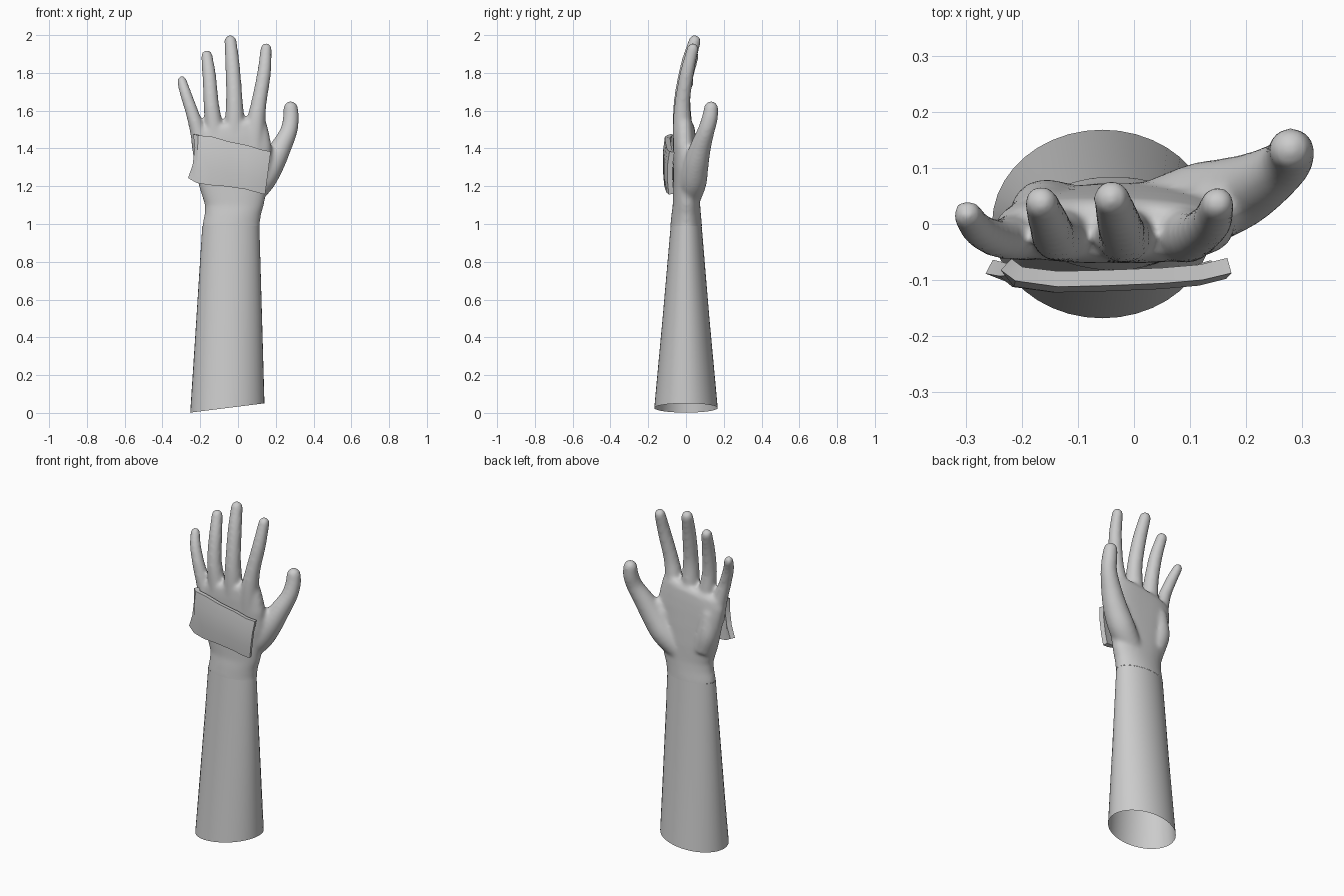
import bpy, bmesh, math
from mathutils import Vector

if "Cube" in bpy.data.objects:
    bpy.data.objects.remove(bpy.data.objects["Cube"])


def add_object(name, bm):
    bmesh.ops.recalc_face_normals(bm, faces=bm.faces)
    mesh = bpy.data.meshes.new(name)
    bm.to_mesh(mesh)
    bm.free()
    obj = bpy.data.objects.new(name, mesh)
    bpy.context.collection.objects.link(obj)
    return obj


def bridge(bm, rings, caps=True):
    n = len(rings[0])
    for a, b in zip(rings, rings[1:]):
        for i in range(n):
            bm.faces.new((a[i], a[(i + 1) % n], b[(i + 1) % n], b[i]))
    if caps:
        bm.faces.new(rings[0][::-1])
        bm.faces.new(rings[-1])


def oval(bm, z, x0, x1, y0, y1, tilt=0.0, power=1.0, n=40):
    cx, cy, rx, ry = (x0 + x1) / 2, (y0 + y1) / 2, (x1 - x0) / 2, (y1 - y0) / 2
    ring = []
    for i in range(n):
        a = 2 * math.pi * i / n
        c, s = math.cos(a), math.sin(a)
        x = cx + rx * math.copysign(abs(c) ** power, c)
        y = cy + ry * math.copysign(abs(s) ** power, s)
        ring.append(bm.verts.new((x, y, z + tilt * (x - cx))))
    return ring


def spline(pts, steps=5):
    p = [Vector(q) for q in pts]
    p = [2 * p[0] - p[1]] + p + [2 * p[-1] - p[-2]]
    out = []
    for a, b, c, d in zip(p, p[1:], p[2:], p[3:]):
        for k in range(steps):
            t = k / steps
            out.append(0.5 * (2 * b + (c - a) * t + (2 * a - 5 * b + 4 * c - d) * t * t
                              + (3 * b - a - 3 * c + d) * t ** 3))
    return out + [p[-2]]


def finger(bm, pts, n=18):
    """Round-tipped tube through (x, y, z, radius) points."""
    path = spline(pts)
    end = path[-1]
    direction = (end.xyz - path[-3].xyz).normalized()
    for k in range(1, 6):
        a = k / 5.4 * math.pi / 2
        q = end.xyz + direction * end.w * math.sin(a)
        path.append(Vector((q.x, q.y, q.z, end.w * math.cos(a))))
    rings = []
    for i, q in enumerate(path):
        t = (path[min(i + 1, len(path) - 1)].xyz - path[max(i - 1, 0)].xyz).normalized()
        u = Vector((0, 1, 0)).cross(t).normalized()
        v = t.cross(u)
        rings.append([bm.verts.new(q.xyz + q.w * (u * math.cos(2 * math.pi * j / n)
                                                  + v * math.sin(2 * math.pi * j / n)))
                      for j in range(n)])
    bridge(bm, rings)


# Forearm: open tapered tube with a slanted lower rim
bm = bmesh.new()
bridge(bm, [oval(bm, 0.026, -0.253, 0.14, -0.168, 0.168, 0.125),
            oval(bm, 0.5, -0.221, 0.127, -0.124, 0.124, 0.06),
            oval(bm, 0.99, -0.189, 0.113, -0.081, 0.083)], caps=False)
forearm = add_object("forearm", bm)
forearm.data.shade_smooth()

# Palm
bm = bmesh.new()
palm = [(0.93, -0.191, 0.115, -0.086, 0.088, 0, 1),
        (1.0, -0.188, 0.115, -0.082, 0.084, 0, 1),
        (1.05, -0.177, 0.122, -0.077, 0.079, 0, .95),
        (1.10, -0.175, 0.137, -0.070, 0.075, 0, .9),
        (1.20, -0.207, 0.155, -0.068, 0.072, 0, .85),
        (1.30, -0.226, 0.175, -0.069, 0.066, 0, .8),
        (1.40, -0.242, 0.178, -0.070, 0.058, .05, .75),
        (1.46, -0.248, 0.165, -0.070, 0.052, .1, .75),
        (1.51, -0.238, 0.15, -0.066, 0.045, .15, .75),
        (1.535, -0.22, 0.14, -0.055, 0.03, .17, .75)]
bridge(bm, [oval(bm, *p) for p in palm])

# Fingers: little, ring, middle, index, then thumb and its web
finger(bm, [(-.185, -.015, 1.36, .052), (-.21, -.022, 1.48, .043), (-.243, -.026, 1.59, .035),
            (-.277, -.01, 1.69, .031), (-.297, .017, 1.757, .027)])
finger(bm, [(-.11, -.015, 1.36, .05), (-.128, -.02, 1.52, .048), (-.142, -.022, 1.64, .041),
            (-.152, .003, 1.78, .037), (-.165, .038, 1.89, .031)])
finger(bm, [(-.025, -.015, 1.36, .05), (-.018, -.02, 1.54, .051), (-.02, -.018, 1.68, .043),
            (-.029, .01, 1.84, .039), (-.04, .046, 1.968, .033)])
finger(bm, [(.085, -.015, 1.36, .052), (.094, -.02, 1.53, .05), (.112, -.018, 1.65, .041),
            (.138, .005, 1.80, .037), (.149, .036, 1.928, .031)])
finger(bm, [(.03, .01, 1.13, .065), (.115, .035, 1.22, .074), (.175, .052, 1.31, .068),
            (.224, .075, 1.40, .057), (.268, .105, 1.49, .046), (.28, .126, 1.56, .043),
            (.279, .133, 1.612, .039)])
finger(bm, [(.09, .0, 1.28, .06), (.14, .02, 1.34, .055), (.165, .035, 1.375, .04)])
# Heel pad on the little-finger side
finger(bm, [(-.13, .015, 1.18, .06), (-.16, .02, 1.28, .06), (-.165, .01, 1.4, .05)])
hand = add_object("hand", bm)
remesh = hand.modifiers.new("blend", "REMESH")
remesh.mode = "VOXEL"
remesh.voxel_size = 0.009
smooth = hand.modifiers.new("soften", "SMOOTH")
smooth.factor = 0.5
smooth.iterations = 14
bpy.context.view_layer.objects.active = hand
hand.select_set(True)
bpy.ops.object.convert(target="MESH")
# Open the wrist where it meets the forearm
bm = bmesh.new()
bm.from_mesh(hand.data)
bmesh.ops.bisect_plane(bm, geom=bm.verts[:] + bm.edges[:] + bm.faces[:],
                       plane_co=(0, 0, 0.99), plane_no=(0, 0, 1), clear_inner=True)
bm.to_mesh(hand.data)
bm.free()
hand.data.shade_smooth()

# Bent plate on the back of the hand: x top, z top, x bottom, z bottom, y
columns = [(-.228, 1.475, -.258, 1.243, -.080), (-.205, 1.468, -.215, 1.218, -.097),
           (-.135, 1.46, -.15, 1.207, -.106), (-.05, 1.435, -.06, 1.2, -.104),
           (.05, 1.415, .04, 1.185, -.100), (.12, 1.392, .10, 1.168, -.094),
           (.17, 1.382, .14, 1.158, -.082)]
bm = bmesh.new()
grid = []
for i, (xt, zt, xb, zb, y) in enumerate(columns):
    col = []
    for t, dy in ((0, .008), (.3, -.002), (.7, -.002), (1, .004)):
        notch = .022 * math.sin(math.pi * t) if i == 0 else 0
        col.append(bm.verts.new((xt + (xb - xt) * t + notch, y + dy, zt + (zb - zt) * t)))
    grid.append(col)
for a, b in zip(grid, grid[1:]):
    for j in range(3):
        bm.faces.new((a[j], a[j + 1], b[j + 1], b[j]))
plate = add_object("back_plate", bm)
shell = plate.modifiers.new("thickness", "SOLIDIFY")
shell.thickness = 0.028
shell.offset = 0
bpy.ops.object.select_all(action="DESELECT")
bpy.context.view_layer.objects.active = plate
plate.select_set(True)
bpy.ops.object.convert(target="MESH")
bpy.ops.object.shade_smooth_by_angle(angle=math.radians(30))
